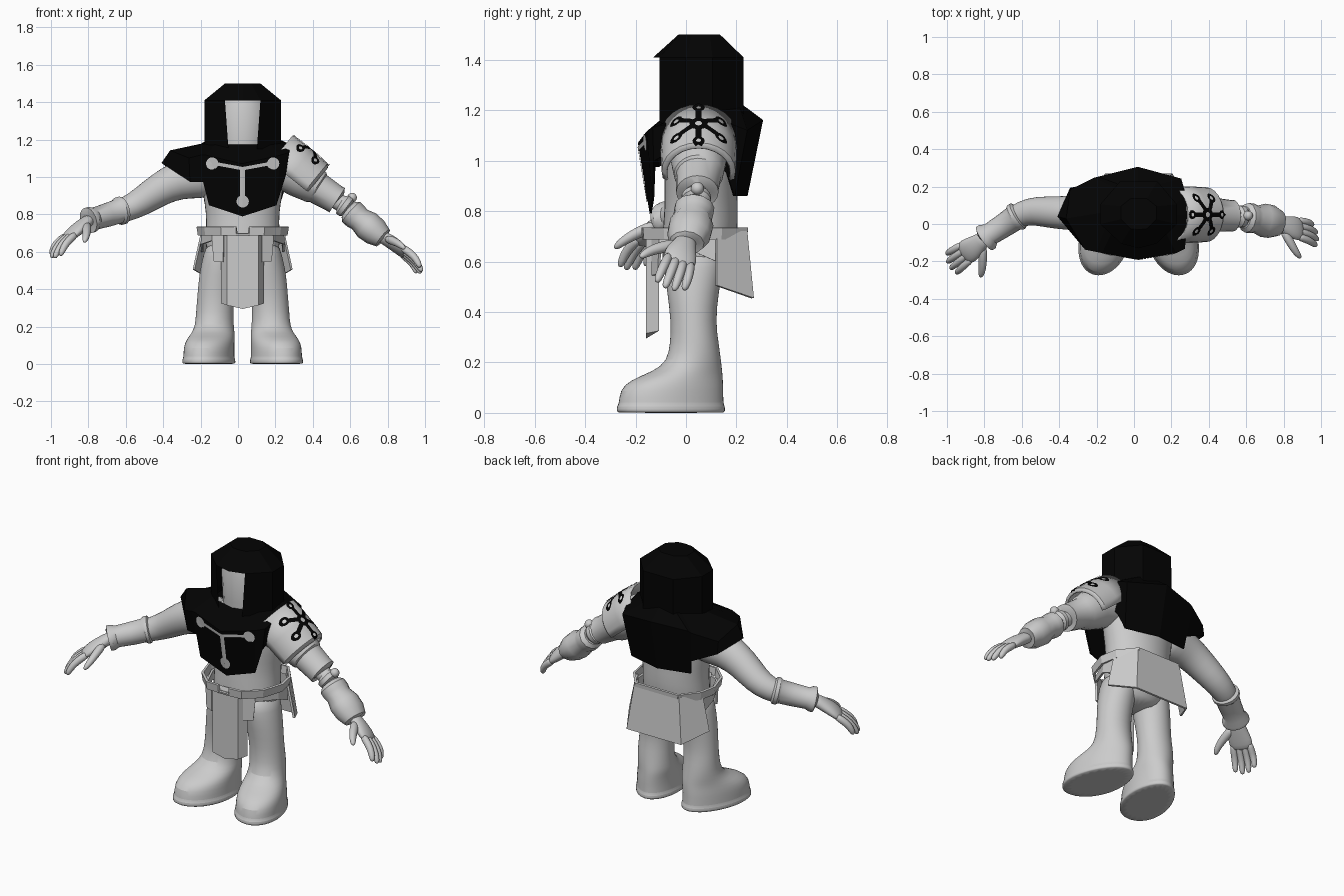
import bpy, bmesh, math
from mathutils import Vector, Matrix
from mathutils.bvhtree import BVHTree

CX = 0.025  # body centre line


def material(name, v):
    m = bpy.data.materials.new(name)
    m.diffuse_color = (v, v, v, 1)
    return m


GREY = material("light_grey", 0.60)
BLACK = material("black", 0.001)


def build(name, verts, faces, mat, angle=None, solid=0, sub=0):
    me = bpy.data.meshes.new(name)
    me.from_pydata([tuple(v) for v in verts], [], faces)
    bm = bmesh.new()
    bm.from_mesh(me)
    bmesh.ops.recalc_face_normals(bm, faces=bm.faces)
    bm.to_mesh(me)
    bm.free()
    me.materials.append(mat)
    if angle:
        me.shade_smooth()
        me.set_sharp_from_angle(angle=math.radians(angle))
    ob = bpy.data.objects.new(name, me)
    bpy.context.collection.objects.link(ob)
    if solid:
        s = ob.modifiers.new("thickness", 'SOLIDIFY')
        s.thickness, s.offset = solid, 0
    if sub:
        ob.modifiers.new("smooth", 'SUBSURF').levels = sub
        ob.modifiers["smooth"].render_levels = sub
    return ob


def loft(name, rings, mat, caps=True, closed=True, **kw):
    n = len(rings[0])
    faces = []
    for r in range(len(rings) - 1):
        for i in range(n if closed else n - 1):
            j = (i + 1) % n
            faces.append((r * n + i, r * n + j, (r + 1) * n + j, (r + 1) * n + i))
    if caps:
        faces += [tuple(range(n)), tuple(range((len(rings) - 1) * n, len(rings) * n))]
    return build(name, [p for r in rings for p in r], faces, mat, **kw)


def tube(name, pts, mat=GREY, sides=16, ref=(0, 0, 1), **kw):
    """Sweep through (x, y, z, side radius, normal radius)."""
    P = [Vector(p[:3]) for p in pts]
    rings = []
    for i, p in enumerate(pts):
        t = (P[min(i + 1, len(P) - 1)] - P[max(i - 1, 0)]).normalized()
        s = t.cross(Vector(ref)).normalized()
        u = s.cross(t)
        rings.append([P[i] + s * p[3] * math.cos(a) + u * p[-1] * math.sin(a)
                      for a in (2 * math.pi * k / sides for k in range(sides))])
    return loft(name, rings, mat, **kw)


# Torso: (z, centre y, half width, half depth)
def oval(cx, cy, z, rx, ry, n=20):
    return [(cx + rx * math.cos(2 * math.pi * k / n), cy + ry * math.sin(2 * math.pi * k / n), z)
            for k in range(n)]


loft("torso", [oval(CX, cy, z, rx, ry) for z, cy, rx, ry in [
    (.48, .04, .10, .09), (.54, .04, .19, .13), (.66, .05, .205, .15), (.76, .06, .195, .15),
    (.86, .06, .205, .145), (.96, .06, .225, .15), (1.06, .06, .22, .15), (1.13, .06, .17, .12),
    (1.16, .06, .1, .1)]], GREY, angle=180, sub=1)

# Legs with boots: (z, offset x, front y, back y, half width, toe-out)
LEG = [(0, .176, -.275, .155, .136, .17), (.004, .176, -.277, .157, .138, .17),
       (.028, .176, -.277, .157, .138, .17), (.032, .176, -.268, .15, .132, .17),
       (.09, .176, -.265, .15, .132, .17), (.13, .172, -.225, .148, .126, .17),
       (.165, .164, -.13, .145, .114, .14), (.205, .156, -.075, .14, .104, .06),
       (.28, .15, -.063, .13, .10, 0), (.36, .145, -.06, .118, .098, 0),
       (.48, .132, -.075, .13, .102, 0), (.58, .112, -.09, .15, .10, 0), (.66, .10, -.08, .15, .09, 0)]
for side, word in ((-1, "left"), (1, "right")):
    rings = []
    for z, ox, yf, yb, w, toe in LEG:
        ring = []
        for k in range(24):
            a = 2 * math.pi * k / 24
            y = (yf + yb) / 2 + (yb - yf) / 2 * math.sin(a)
            x = ox + w * math.cos(a) * (1 - .6 * toe * math.sin(a)) - toe * (y + .05)
            ring.append((CX + side * x, y, z))
        rings.append(ring)
    loft(word + "_leg_and_boot", rings, GREY, angle=40, sub=1)

# Arms
tube("left_arm", [(-.12, .06, 1.02, .11, .12), (-.22, .06, 1.0, .11, .12), (-.32, .06, .985, .095, .105),
                  (-.42, .06, .935, .088, .09), (-.52, .07, .865, .08, .078), (-.60, .06, .825, .07, .068),
                  (-.70, .0, .79, .055, .055)], angle=180, sub=1)
tube("left_cuff", [(-.61, .05, .825, .06, .06), (-.62, .044, .822, .078, .076), (-.635, .034, .818, .078, .076),
                   (-.645, .027, .815, .068, .066), (-.70, -.01, .797, .064, .064), (-.765, -.052, .778, .06, .06),
                   (-.785, -.068, .772, .076, .07), (-.80, -.078, .768, .076, .07), (-.802, -.08, .767, .05, .045)],
     sides=20, angle=35)
tube("right_upper_arm", [(.14, .06, 1.06, .11, .12), (.25, .05, 1.05, .115, .12), (.34, .05, 1.0, .11, .115),
                         (.42, .05, .945, .098, .095), (.43, .05, .938, .09, .085), (.51, .045, .888, .084, .077),
                         (.53, .045, .876, .084, .077), (.532, .045, .874, .05, .05)], sides=20, angle=35)
tube("right_elbow", [(.50, .045, .89, .045, .045), (.55, .04, .86, .045, .045), (.56, .04, .853, .06, .06),
                     (.58, .04, .838, .06, .06), (.59, .04, .83, .045, .045), (.64, .03, .79, .045, .045)], angle=35)
tube("right_gauntlet", [(.59, .035, .826, .06, .055), (.605, .033, .813, .08, .072), (.63, .03, .79, .08, .072),
                        (.65, .026, .774, .074, .066), (.69, .02, .742, .09, .08), (.735, .012, .706, .088, .076),
                        (.775, .003, .675, .07, .058), (.778, .003, .672, .045, .04)], sides=12, angle=35)
bpy.ops.mesh.primitive_uv_sphere_add(segments=16, ring_count=8, radius=.026, location=(.61, .045, .89))
knob = bpy.context.object
knob.name = "elbow_knob"
knob.data.materials.append(GREY)
knob.data.shade_smooth()


# Hands: flat palm, four fingers and a thumb; roll lifts the thumb side
def hand(word, wrist, tip, roll):
    W, T = Vector(wrist), Vector(tip)
    L = (T - W).length
    d = (T - W).normalized()
    s = d.cross(Vector((0, 0, 1))).normalized()
    if s.y > 0:
        s = -s
    n = (Vector((0, 0, 1)) - d * d.z).normalized()
    r = math.radians(roll)
    s, n = s * math.cos(r) + n * math.sin(r), n * math.cos(r) - s * math.sin(r)
    pt = lambda f, side, up, a, b: (*(W + d * f * L + s * side + n * up), a, b)
    opt = dict(ref=tuple(n), angle=180, sub=1)
    tube(word + "_palm", [pt(-.08, 0, 0, .04, .032), pt(.08, 0, .004, .046, .034), pt(.28, .004, .01, .064, .034),
                          pt(.46, 0, .01, .07, .028), pt(.58, 0, .006, .055, .018)], **opt)
    for k in range(4):
        o = (1.5 - k) * .034
        e = (.97, 1.02, 1.0, .91)[k]
        tube(f"{word}_finger_{k + 1}", [pt(.42, o * .9, .008, .02, .022), pt(.65, o, .012, .021, .022),
             pt((.65 + e) / 2, o * 1.08, .004, .019, .02), pt(e - .03, o * 1.1, -.014, .016, .016),
             pt(e, o * 1.1, -.02, .006, .006)], sides=10, **opt)
    tube(word + "_thumb", [pt(.10, .02, 0, .026, .024), pt(.28, .08, -.004, .026, .024), pt(.42, .122, -.012, .021, .02),
                           pt(.55, .145, -.02, .016, .015), pt(.59, .15, -.022, .005, .005)], sides=10, **opt)


hand("left", (-.80, -.08, .765), (-.997, -.225, .585), 5)
hand("right", (.77, .0, .68), (.99, -.06, .505), 28)

# Black mantle: three levels (collar, shoulder, hem) around the body
COLLAR = [(.02, -.085, 1.17), (-.12, -.045, 1.17), (-.15, -.015, 1.17), (-.17, 0, 1.175), (-.17, .06, 1.18),
          (-.17, .1, 1.19), (-.1, .19, 1.2), (-.08, .21, 1.21), (.02, .22, 1.22), (.13, .21, 1.21),
          (.215, .1, 1.2), (.22, .05, 1.19), (.215, 0, 1.18), (.17, -.045, 1.17)]
SHOULDER = [(.02, -.187, 1.07), (-.17, -.152, 1.115), (-.2, -.146, 1.115), (-.26, -.134, 1.1), (-.36, .03, 1.14),
            (-.34, .18, 1.09), (-.21, .245, 1.13), (-.19, .25, 1.14), (.02, .302, 1.16), (.25, .24, 1.12),
            (.272, .16, 1.15), (.28, .05, 1.17), (.27, -.13, 1.13), (.225, -.152, 1.115)]
HEM = [(.025, -.14, .79), (-.155, -.13, .85), (-.185, -.125, .975), (-.255, -.11, .975), (-.405, .04, 1.075),
       (-.34, .19, 1.02), (-.19, .22, .95), (-.18, .21, .87), (.02, .24, .86), (.225, .19, .86),
       (.25, .16, .95), (.275, .05, 1.1), (.25, -.125, 1.0), (.205, -.13, .85)]
mantle = loft("mantle", [COLLAR, SHOULDER, HEM], BLACK, caps=False, solid=.008)

# Hood with open face and pointed brim
PLAN = [(0, -.19), (.095, -.165), (.205, -.06), (.205, .045), (.1, .168), (-.1, .168), (-.205, .045),
        (-.205, -.06), (-.095, -.165)]
CROWN = [(0, -.09), (.045, -.085), (.095, -.035), (.095, .035), (.045, .075), (-.045, .075), (-.095, .035),
         (-.095, -.035), (-.045, -.085)]
ring = lambda pts, z: [(CX + x, .06 + y, z) for x, y in pts]
hv = ring(CROWN, 1.5) + ring(PLAN, 1.41) + ring([(x * .8 if abs(x) == .095 else x, y) for x, y in PLAN], 1.15)
hf = [tuple(range(9))] + [(i, (i + 1) % 9, 9 + (i + 1) % 9, 9 + i) for i in range(9)]
hf += [(9 + i, 10 + i, 19 + i, 18 + i) for i in range(1, 8)]
build("hood", hv, hf, BLACK)
loft("face", [oval(CX, .06, z, rx, ry) for z, rx, ry in
              [(1.08, .13, .13), (1.2, .14, .135), (1.34, .15, .135), (1.43, .13, .11)]], GREY, angle=60)

# Shoulder plate: faceted arc around the right arm
A0, A1 = Vector((.20, .05, 1.11)), Vector((.395, .05, .95))
axis = (A1 - A0).normalized()
up = Vector((-axis.z, 0, axis.x))
side = Vector((0, 1, 0))
rows = []
for f, r in ((0, .142), (.5, .146), (.94, .142), (1.0, .128)):
    rows.append([A0.lerp(A1, f) + up * r * math.cos(a) + side * r * math.sin(a)
                 for a in (math.radians(-105 + 15 * k) for k in range(15))])
plate = loft("shoulder_plate", rows, GREY, caps=False, closed=False, angle=25, solid=.01)


# Thin painted details draped on a surface
def drape(name, target, origin, u, v, n, patches, mat, lift):
    me = target.data
    tree = BVHTree.FromPolygons([x.co for x in me.vertices], [tuple(p.vertices) for p in me.polygons])
    verts, faces = [], []
    for grid in patches:
        base, w = len(verts), len(grid[0])
        for row in grid:
            for a, b in row:
                p = origin + u * a + v * b
                hit = tree.ray_cast(p + n * .4, -n, .6)[0]
                verts.append((hit or p) + n * lift)
        for i in range(len(grid) - 1):
            for j in range(w - 1):
                k = base + i * w + j
                faces.append((k, k + 1, k + w + 1, k + w))
    build(name, verts, faces, mat)


def disc(a, b, r0, r1, n=20):
    return [[(a + r * math.cos(2 * math.pi * k / n), b + r * math.sin(2 * math.pi * k / n))
             for k in range(n + 1)] for r in (r0, (r0 + r1) / 2, r1)]


def stripe(a0, b0, a1, b1, w, n=10):
    l = math.hypot(a1 - a0, b1 - b0)
    px, py = -(b1 - b0) / l * w, (a1 - a0) / l * w
    return [[(a0 + (a1 - a0) * k / n + s * px, b0 + (b1 - b0) * k / n + s * py) for k in range(n + 1)]
            for s in (-1, 0, 1)]


X, Z = Vector((1, 0, 0)), Vector((0, 0, 1))
drape("chest_emblem", mantle, Vector((CX, -.15, 0)), X, Z, Vector((0, -1, 0)),
      [disc(-.163, 1.072, .001, .033), disc(.163, 1.072, .001, .033), disc(0, .87, .001, .033),
       stripe(-.163, 1.075, 0, 1.045, .009), stripe(.163, 1.075, 0, 1.045, .009),
       stripe(0, 1.05, 0, .87, .013)], GREY, .008)
wheel = [disc(0, 0, .014, .036)]
for k in range(6):
    c, s = math.cos(math.radians(30 + 60 * k)), math.sin(math.radians(30 + 60 * k))
    wheel += [stripe(.025 * c, .025 * s, .09 * c, .09 * s, .012), disc(.103 * c, .103 * s, .01, .024, 12)]
drape("shoulder_emblem", plate, A0.lerp(A1, .5) + up * .142, side, -axis, up, wheel, BLACK, .009)

# Belt with a notch at the front: (x, y, top height)
half = [(.032, -.17, .70), (.034, -.17, .735), (.115, -.165, .735), (.2, -.085, .735), (.24, .04, .735),
        (.22, .14, .735), (.14, .24, .735)]
plan = half + [(-x, y, z) for x, y, z in reversed(half)]
loft("belt", [[(CX + x * .97, .05 + (y - .05) * .98, .688) for x, y, z in plan],
              [(CX + x, y, z) for x, y, z in plan]], GREY, caps=False, solid=.014)

# Front tabard with bevelled sides and a shallow pointed hem
cols = [(-.115, -.108, .325), (-.085, -.158, .315), (0, -.158, .295), (.085, -.158, .315), (.115, -.108, .325)]
loft("front_tabard", [[(CX + x, y, .70) for x, y, z in cols], [(CX + x, y, z) for x, y, z in cols]], GREY)

# Hip panels, mirrored
for m, word in ((-1, "left"), (1, "right")):
    pts = [(.10, -.132, .545), (.15, -.108, .55), (.158, -.103, .66), (.215, .03, .64), (.212, .12, .60)]
    loft(word + "_hip_panel", [[(CX + m * x, y, .70) for x, y, z in pts],
                               [(CX + m * x * 1.02, y, z) for x, y, z in pts]],
         GREY, caps=False, closed=False, solid=.012)

# Flared back skirt
sk = [(-1, .12, .12, .505), (-.68, .238, .264, .455), (.68, .238, .264, .455), (1, .12, .12, .505)]
loft("back_skirt", [[(CX + .215 * f, y0, .72) for f, y0, y1, z in sk],
                    [(CX + .262 * f, y1, z) for f, y0, y1, z in sk]],
     GREY, caps=False, closed=False, solid=.012)
